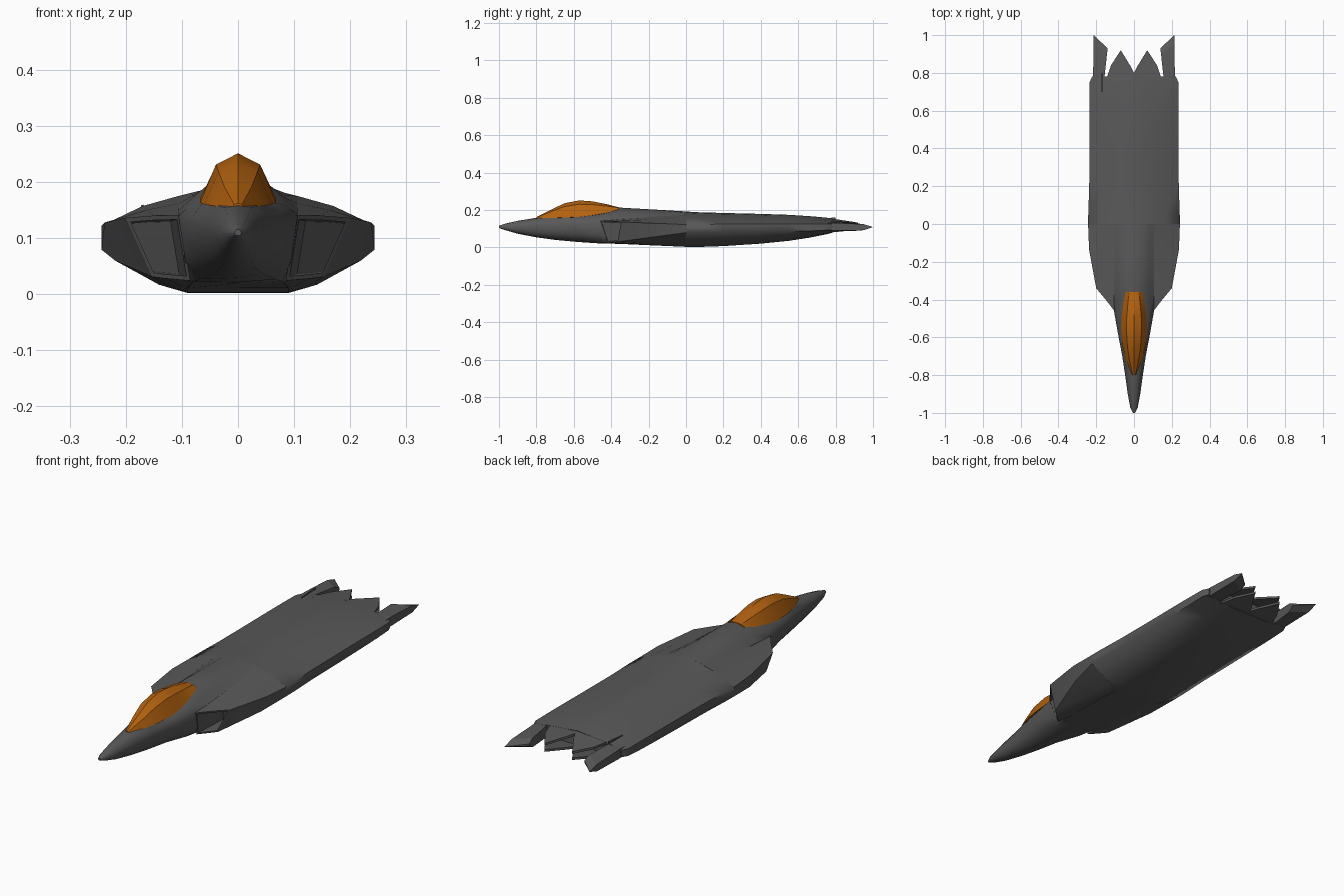
import bpy, bmesh
from mathutils import Vector

if "Cube" in bpy.data.objects:
    bpy.data.objects.remove(bpy.data.objects["Cube"])


def material(name, r, g, b):
    m = bpy.data.materials.new(name)
    m.diffuse_color = (r, g, b, 1)
    m.use_nodes = True
    m.node_tree.nodes["Principled BSDF"].inputs["Base Color"].default_value = m.diffuse_color
    return m


dark = material("dark_grey_skin", .098, .098, .098)
orange = material("canopy_orange", .45, .122, .005)


def loft(name, rings, mat=dark, smooth=.42):
    """Skin closed rings of equal point count and cap both ends."""
    bm = bmesh.new()
    vs = [[bm.verts.new(p) for p in r] for r in rings]
    n = len(vs[0])
    for a, b in zip(vs, vs[1:]):
        for i in range(n):
            j = (i + 1) % n
            bm.faces.new((a[i], a[j], b[j], b[i]))
    bm.faces.new(vs[0])
    bm.faces.new(vs[-1])
    bmesh.ops.remove_doubles(bm, verts=bm.verts, dist=0.0001)
    bmesh.ops.recalc_face_normals(bm, faces=bm.faces)
    me = bpy.data.meshes.new(name)
    bm.to_mesh(me)
    bm.free()
    me.materials.append(mat)
    ob = bpy.data.objects.new(name, me)
    bpy.context.collection.objects.link(ob)
    if smooth:
        bpy.ops.object.select_all(action='DESELECT')
        bpy.context.view_layer.objects.active = ob
        ob.select_set(True)
        bpy.ops.object.shade_smooth_by_angle(angle=smooth)
    return ob


def mirrored(half, y):
    """Full ring from a half section running top centre to bottom centre."""
    full = half + [(-x, z) for x, z in reversed(half[1:-1])]
    return [(x, y, z) for x, z in full]


def flip(pts, s):
    return [(p[0] * s, p[1], p[2]) for p in pts]


# Forebody: y, half width, top, bottom, chine height, shoulder x, shoulder z
fore = [(-1.0, .006, .116, .104, .110, .003, .115),
        (-.97, .020, .126, .093, .110, .010, .124),
        (-.90, .033, .142, .073, .112, .017, .138),
        (-.80, .047, .158, .054, .115, .024, .154),
        (-.70, .062, .166, .040, .119, .042, .160),
        (-.58, .085, .172, .029, .125, .062, .164),
        (-.46, .106, .192, .021, .139, .062, .176),
        (-.36, .106, .213, .019, .149, .048, .200),
        (-.184, .106, .203, .011, .161, .056, .191),
        (0.0, .106, .192, .003, .175, .061, .186)]
rings = []
for y, w, top, bot, cz, sx, sz in fore:
    h = cz - bot
    aft = min(1, max(0, (y + .58) / .3))      # section fills out behind the intakes
    bulge = .04 * w * (1 - aft)
    rings.append(mirrored([(0, top), (sx, sz), ((sx + w) / 2 + bulge, (sz + cz) / 2),
                           (w, cz), ((.85 + .1 * aft) * w, bot + (.42 - .2 * aft) * h),
                           ((.5 + .35 * aft) * w, bot + .08 * h * (1 - aft)),
                           (0, bot)], y))
loft("forebody", rings, smooth=.8)

# Main body: y, half width, top, bottom, upper edge, lower edge
body = [(0.0, .243, .192, .003, .122, .079),
        (.06, .242, .188, .002, .123, .079),
        (.20, .237, .184, .007, .124, .080),
        (.40, .236, .179, .020, .125, .082),
        (.55, .236, .174, .035, .126, .085),
        (.66, .236, .167, .052, .126, .088),
        (.75, .235, .159, .070, .126, .092),
        (.78, .222, .155, .077, .125, .094)]
rings = []
for y, w, top, bot, eh, el in body:
    rings.append(mirrored([(0, top), (.25 * w, top - .006), (.7 * w, eh + .5 * (top - eh)),
                           (w, eh), (w, el), (.58 * w, bot + .19 * (el - bot)),
                           (.37 * w, bot), (0, bot)], y))
loft("main_body", rings, smooth=1.15)

# Canopy: y, half width, top, base height
canopy = [(-.80, .012, .162, .152), (-.72, .042, .202, .157), (-.65, .060, .236, .160),
          (-.57, .068, .251, .163), (-.50, .067, .246, .172), (-.42, .056, .230, .186),
          (-.36, .045, .214, .203)]
rings = []
for y, w, top, base in canopy:
    rings.append(mirrored([(0, top), (.58 * w, base + .77 * (top - base)), (w, base),
                           (0, base - .01)], y))
loft("canopy", rings, orange)

# Air intakes with swept lips and recessed ducts
lip = [(.104, -.46, .141), (.15, -.40, .140), (.20, -.34, .136), (.153, -.36, .031),
       (.13, -.38, .028), (.108, -.40, .026), (.085, -.42, .024)]
back = [(.104, 0, .1755), (.17, 0, .157), (.243, 0, .122), (.243, 0, .079),
        (.141, 0, .017), (.09, 0, .003), (.075, 0, .003)]
mid_c = (Vector(lip[0]) + Vector(lip[2]) + Vector(lip[3]) + Vector(lip[6])) / 4
inner = [mid_c + (Vector(p) - mid_c) * .86 for p in lip]
duct = [mid_c + (Vector(p) - mid_c) * .8 + Vector((.01, .16, 0)) for p in lip]
middle = [Vector(a).lerp(Vector(b), .6) + Vector((.012 if 1 < i < 4 else 0, 0, 0))
          for i, (a, b) in enumerate(zip(lip, back))]
for side, s in (("right", 1), ("left", -1)):
    loft(side + "_intake", [flip(r, s) for r in (duct, inner, lip, middle, back)])

    # Tail boom: y at outer edge, y at inner edge, outer x, inner x, top, bottom
    boom = []
    for yo, yi, xo, xi, zt, zb in ((.70, .70, .218, .158, .136, .092),
                                   (.79, .79, .216, .155, .137, .085),
                                   (.95, .90, .215, .143, .130, .088),
                                   (1.0, .93, .214, .139, .115, .105)):
        boom.append(flip([(xo, yo, zt - .006), (xi, yi, zt), (xi, yi, zb),
                          (xo, yo, zb + .004)], s))
    loft(side + "_tail_boom", boom, smooth=0)

    # Pointed upper and lower nozzle plates, the upper one crowned to meet the deck
    outline = [(0, .74), (0, .80), (.015, .83), (.07, .92), (.122, .84), (.145, .77), (.145, .74)]
    for part, z0, z1, t, crown in (("upper", .145, .126, -.010, .012),
                                   ("lower", .076, .094, .010, 0)):
        def height(x, y):
            return z0 + (z1 - z0) * (y - .74) / .18 + crown * (1 - x / .145)
        loft(side + "_" + part + "_nozzle_plate",
             [flip([(x, y, height(x, y)) for x, y in outline], s),
              flip([(x, y, height(x, y) + t) for x, y in outline], s)], smooth=0)

# Thin fin strip on the left rear deck
loft("deck_strip", [[(-.173, y, .150), (-.168, y, .150), (-.168, y, z), (-.173, y, z - .002)]
                    for y, z in ((.70, .153), (.80, .160))], smooth=0)
